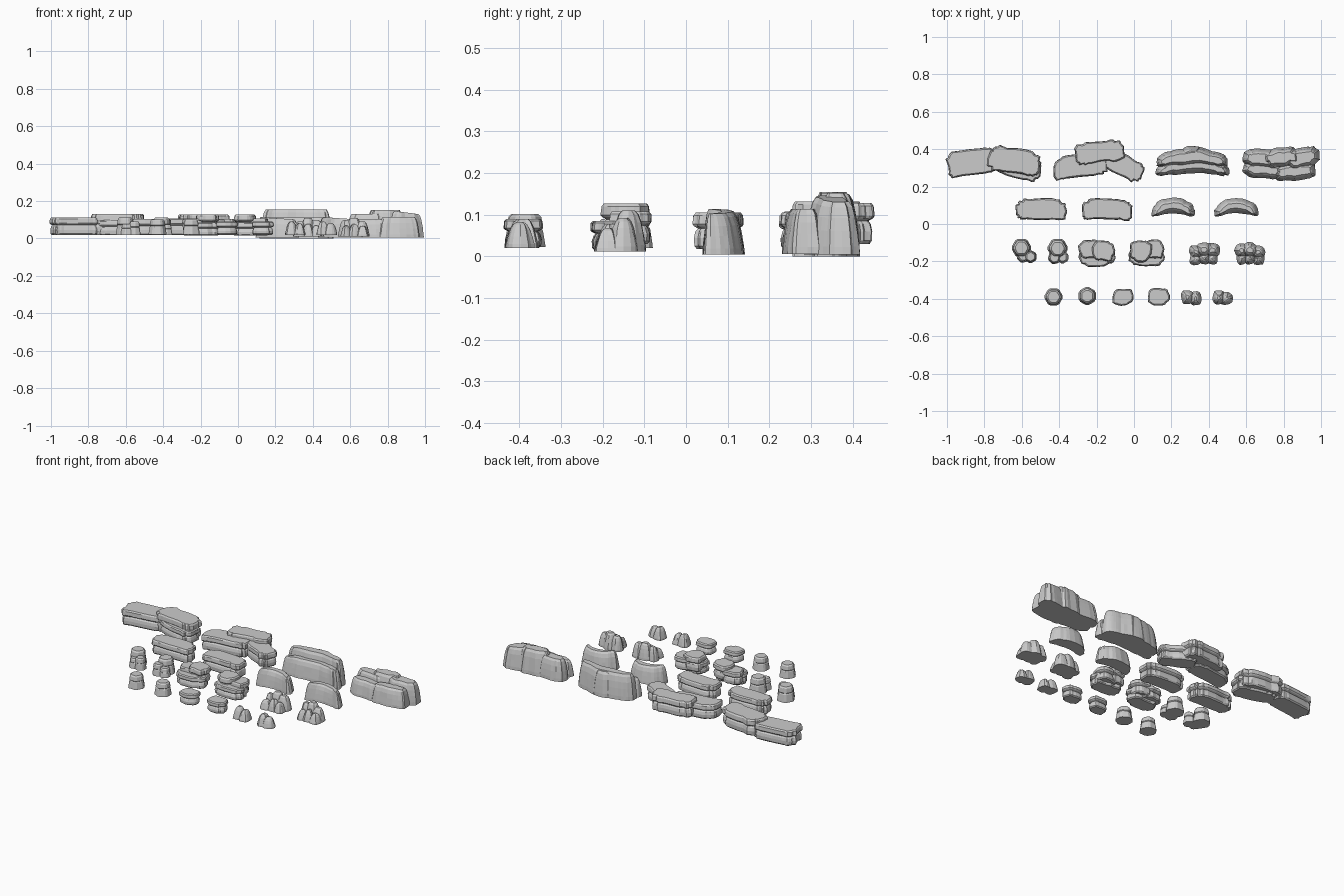
import bpy, bmesh, math, random

if "Cube" in bpy.data.objects:
    bpy.data.objects.remove(bpy.data.objects["Cube"])

random.seed(7)

# Vertical profiles: (height fraction, outward offset)
LEDGE = [(0, -.006), (.08, 0), (.3, .001), (.48, -.003), (.56, -.009), (.62, .001),
         (.68, .005), (.92, .003), (1, -.003)]
TAPER = [(0, 0), (.15, -.001), (.45, -.006), (.7, -.011), (.9, -.018), (1, -.027)]
COLUMN = [(0, .002), (.1, .001), (.5, -.005), (.57, -.009), (.62, -.005), (.9, -.009), (1, -.017)]


def loft(name, rings):
    """Skin a stack of closed rings and cap both ends, flat shaded."""
    bm = bmesh.new()
    loops = [[bm.verts.new(p) for p in ring] for ring in rings]
    n = len(loops[0])
    for a, b in zip(loops, loops[1:]):
        for i in range(n):
            j = (i + 1) % n
            bm.faces.new((a[i], a[j], b[j], b[i]))
    bm.faces.new(loops[0][::-1])
    bm.faces.new(loops[-1])
    bmesh.ops.recalc_face_normals(bm, faces=bm.faces)
    me = bpy.data.meshes.new(name)
    bm.to_mesh(me)
    bm.free()
    ob = bpy.data.objects.new(name, me)
    bpy.context.collection.objects.link(ob)
    return ob


def slab(name, cx, cy, hx, hy, z0, z1, profile, bend=0, rot=0, n=40, rough=.004, square=4, slope=0):
    """Rock with a scalloped, optionally curved, rounded-box outline."""
    r = math.radians(rot)
    bumps = [random.choice((-1, -.3, .4, 1)) * rough for _ in range(n)]
    bumps = [(bumps[i] + bumps[i - 1]) / 2 + random.uniform(-.3, .3) * rough for i in range(n)]
    rings = []
    for k, (f, off) in enumerate(profile):
        ring = []
        for i in range(n):
            a = 2 * math.pi * i / n
            c, s = math.cos(a), math.sin(a)
            u = math.copysign(abs(c) ** (2 / square), c)
            v = math.copysign(abs(s) ** (2 / square), s)
            d = off + bumps[i] + random.uniform(-.15, .15) * rough
            x, y = u * (hx + d), v * (hy + d) + bend * (.5 - u * u)
            z = z0 + (z1 - z0) * f + slope * u * f
            ring.append((cx + x * math.cos(r) - y * math.sin(r),
                         cy + x * math.sin(r) + y * math.cos(r), z))
        rings.append(ring)
    return loft(name, rings)


def column(name, cx, cy, rad, z0, z1, turn=0):
    """Six-sided basalt column with chamfered corners."""
    rings = []
    for f, off in COLUMN:
        ring = []
        for i in range(6):
            for da in (-9, 9):
                a = math.radians(60 * i + turn + da)
                q = rad + off * rad / .05
                ring.append((cx + q * math.cos(a), cy + q * math.sin(a), z0 + (z1 - z0) * f))
        rings.append(ring)
    return loft(name, rings)


# Front row: single small rocks
column("small_column_a", -.43, -.39, .047, .022, .102, 0)
column("small_column_b", -.25, -.385, .047, .022, .102, 30)
for tag, cx in (("a", -.06), ("b", .13)):
    slab("small_ledge_" + tag, cx, -.39, .052, .042, .02, .09, LEDGE, rot=8, n=22, rough=.005, square=2.8)
for tag, cx in (("a", .305), ("b", .472)):
    slab("small_boulder_left_" + tag, cx - .018, -.392, .034, .038, .02, .09, TAPER, n=14, square=2.6)
    slab("small_boulder_right_" + tag, cx + .022, -.397, .033, .036, .02, .082, TAPER, n=14, square=2.6)

# Second row: column clusters
for tag, spec in (("a", [(-.602, -.128, .05, .112), (-.592, -.172, .034, .078), (-.553, -.175, .033, .09)]),
                  ("b", [(-.408, -.13, .052, .112), (-.425, -.18, .034, .09), (-.382, -.178, .032, .074)])):
    for i, (x, y, rad, top) in enumerate(spec):
        column(f"column_cluster_{tag}_{i}", x, y, rad, .02, top, 15 * i)

# Second row: stacked ledges
for tag, cx, m in (("a", -.197, 1), ("b", .068, -1)):
    slab(f"ledge_stack_base_{tag}", cx, -.17, .09, .052, .015, .085, LEDGE, rot=4 * m, n=32, rough=.007, square=3)
    slab(f"ledge_stack_mid_{tag}", cx - .03 * m, -.135, .062, .044, .03, .108, LEDGE, n=26, rough=.006, square=2.8)
    slab(f"ledge_stack_top_{tag}", cx + .033 * m, -.143, .056, .05, .04, .127, LEDGE, n=26, rough=.006, square=2.6)

# Second row: boulder clusters
for tag, cx, m in (("a", .375, 1), ("b", .62, -1)):
    for i, (dx, y, rad, top) in enumerate([(0, -.138, .042, .11), (-.043, -.15, .036, .092), (.043, -.142, .038, .098),
                                           (-.046, -.187, .032, .068), (0, -.183, .034, .078), (.042, -.185, .032, .07)]):
        slab(f"boulder_cluster_{tag}_{i}", cx + dx * m, y, rad, rad, .012, top, TAPER, n=14, square=2.5)

# Third row: medium ledges and curved cliffs
slab("medium_ledge_a", -.495, .075, .129, .05, .018, .105, LEDGE, bend=.012, rot=-2, n=48, rough=.006, square=5)
slab("medium_ledge_b", -.145, .075, .129, .05, .018, .105, LEDGE, bend=.012, rot=-2, n=48, rough=.006, square=5)
slab("medium_cliff_a", .21, .08, .118, .042, .004, .108, TAPER, bend=.042, n=36, square=3, slope=-.006)
slab("medium_cliff_b", .547, .08, .118, .042, .004, .108, TAPER, bend=.042, n=36, square=3, slope=-.006)

# Back row: large ledge cliff, far left
slab("large_ledge_a_left", -.865, .33, .132, .064, .018, .113, LEDGE, bend=.01, rot=9, n=48, rough=.006, square=5)
slab("large_ledge_a_right", -.64, .335, .133, .062, .03, .132, LEDGE, bend=.015, rot=-9, n=48, rough=.007, square=4)
slab("large_ledge_a_foot", -.625, .31, .125, .058, .018, .098, LEDGE, rot=-14, n=44, rough=.006, square=4)

# Back row: large ledge cliff, left of centre
slab("large_ledge_b_left", -.29, .31, .138, .056, .018, .108, LEDGE, bend=.01, rot=9, n=48, rough=.006, square=5)
slab("large_ledge_b_top", -.185, .383, .128, .052, .03, .128, LEDGE, bend=.01, rot=7, n=48, rough=.007, square=4)
slab("large_ledge_b_right", -.055, .312, .107, .053, .018, .105, LEDGE, rot=-27, n=44, rough=.006, square=4)

# Back row: large tapered cliff, right of centre
slab("large_cliff_a_back", .31, .345, .19, .048, 0, .154, TAPER, bend=.03, n=52, rough=.005, square=3)
slab("large_cliff_a_front", .315, .3, .195, .046, 0, .112, TAPER, bend=.035, n=52, rough=.005, square=3.2)
slab("large_cliff_a_buttress", .31, .37, .06, .05, 0, .15, TAPER, n=20, square=2.5)

# Back row: large tapered cliff, far right
slab("large_cliff_b_left", .69, .345, .108, .055, .004, .132, TAPER, rot=-5, n=32, rough=.006, square=3)
slab("large_cliff_b_middle", .79, .355, .1, .053, .004, .152, TAPER, rot=5, n=30, rough=.006, square=3)
slab("large_cliff_b_right", .9, .352, .094, .055, .004, .138, TAPER, rot=14, n=30, rough=.006, square=3, slope=-.008)
slab("large_cliff_b_front_left", .69, .288, .108, .047, .006, .104, TAPER, rot=-7, n=32, rough=.006, square=3)
slab("large_cliff_b_front_right", .86, .28, .112, .05, .006, .114, TAPER, rot=6, n=32, rough=.006, square=3)
